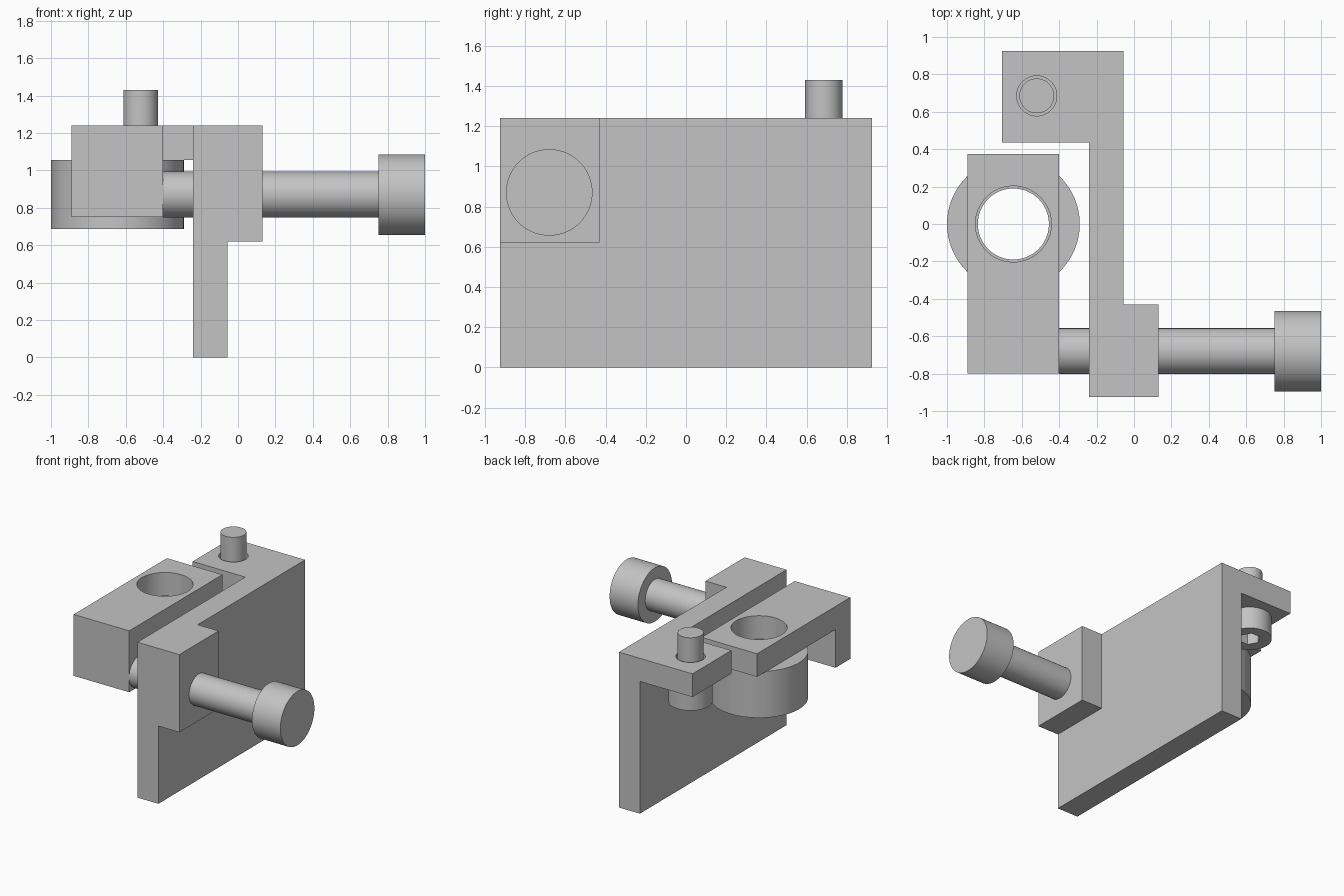
import bpy, bmesh, math
from mathutils import Matrix, Vector

default = bpy.data.objects.get("Cube")
if default:
    bpy.data.objects.remove(default, do_unlink=True)

steel = bpy.data.materials.new("plain_grey_metal")
steel.use_nodes = True
GREY = (0.55, 0.55, 0.55, 1)
steel.diffuse_color = GREY
steel.node_tree.nodes["Principled BSDF"].inputs["Base Color"].default_value = GREY


def finish(name, bm):
    """Turn a bmesh into a named object with the shared material."""
    bmesh.ops.recalc_face_normals(bm, faces=bm.faces)
    mesh = bpy.data.meshes.new(name)
    bm.to_mesh(mesh)
    bm.free()
    mesh.materials.append(steel)
    obj = bpy.data.objects.new(name, mesh)
    bpy.context.collection.objects.link(obj)
    return obj


def prism(name, points, depth):
    """Extrude a closed outline along a vector."""
    bm = bmesh.new()
    face = bm.faces.new([bm.verts.new(p) for p in points])
    new = bmesh.ops.extrude_face_region(bm, geom=[face], use_keep_orig=True)["geom"]
    verts = [v for v in new if isinstance(v, bmesh.types.BMVert)]
    bmesh.ops.translate(bm, verts=verts, vec=depth)
    return finish(name, bm)


def box(name, x, y, z):
    base = [(x[0], y[0], z[0]), (x[1], y[0], z[0]), (x[1], y[1], z[0]), (x[0], y[1], z[0])]
    return prism(name, base, (0, 0, z[1] - z[0]))


def lathe(name, profile, origin, axis="Z", closed=False, steps=64):
    """Spin (radius, height) points about an axis through the origin."""
    bm = bmesh.new()
    verts = [bm.verts.new((r, 0, h)) for r, h in profile]
    edges = [bm.edges.new(pair) for pair in zip(verts, verts[1:])]
    if closed:
        edges.append(bm.edges.new((verts[-1], verts[0])))
    bmesh.ops.spin(bm, geom=verts + edges, cent=(0, 0, 0), axis=(0, 0, 1),
                   angle=math.tau, steps=steps)
    bmesh.ops.remove_doubles(bm, verts=bm.verts, dist=0.0001)
    turn = Matrix.Rotation(math.pi / 2, 4, "Y") if axis == "X" else Matrix.Identity(4)
    bm.transform(Matrix.Translation(Vector(origin)) @ turn)
    return finish(name, bm)


def rod(name, radius, bottom, top, origin, steps=64):
    return lathe(name, [(0, bottom), (radius, bottom), (radius, top), (0, top)],
                 origin, steps=steps)


def combine(target, other, operation):
    """Apply a boolean and remove the helper."""
    mod = target.modifiers.new("combine", "BOOLEAN")
    mod.object, mod.operation, mod.solver = other, operation, "EXACT"
    bpy.context.view_layer.objects.active = target
    bpy.ops.object.modifier_apply(modifier=mod.name)
    bpy.data.objects.remove(other, do_unlink=True)


TOP, UNDER = 1.24, 1.055
LOCK = (-0.52, 0.685, 0)
BORE = (-0.645, 0, 0)

# Bracket: upright plate, thick boss in front, top flange at the back
bracket = box("bracket", (-0.24, -0.055), (-0.925, 0.925), (0, TOP))
combine(bracket, box("boss", (-0.15, 0.13), (-0.925, -0.43), (0.62, TOP)), "UNION")
combine(bracket, box("flange", (-0.705, -0.15), (0.435, 0.925), (UNDER, TOP)), "UNION")
combine(bracket, rod("flange_hole", 0.107, 0.95, 1.35, LOCK), "DIFFERENCE")

# Sliding arm: bent section with a leg at the front and a round bore
outline = [(-0.89, y, z) for y, z in (
    (-0.80, TOP), (-0.80, 0.75), (-0.615, 0.75), (-0.615, UNDER), (0.375, UNDER), (0.375, TOP))]
arm = prism("arm", outline, (0.49, 0, 0))
combine(arm, rod("arm_hole", 0.203, 0.95, 1.35, BORE), "DIFFERENCE")

# Bushing ring under the arm
ring = lathe("bushing_ring", [(0.19, 0.685), (0.355, 0.685), (0.355, UNDER), (0.19, UNDER)],
             BORE, closed=True)

# Long adjusting screw running along x
adjuster = lathe("adjusting_screw", [(0, -0.40), (0.123, -0.40), (0.123, 0.75),
                                     (0.215, 0.75), (0.215, 1.0), (0, 1.0)],
                 (0, -0.68, 0.87), axis="X")

# Upright locking screw with a hexagon socket underneath
locker = lathe("locking_screw", [(0, 0.88), (0.16, 0.88), (0.16, UNDER),
                                 (0.093, UNDER), (0.093, 1.43), (0, 1.43)], LOCK)
combine(locker, rod("hex_socket", 0.08, 0.8, 0.98, LOCK, steps=6), "DIFFERENCE")

# Smooth the round walls, keep every edge sharp
bpy.ops.object.select_all(action="DESELECT")
for obj in (bracket, arm, ring, adjuster, locker):
    obj.select_set(True)
bpy.context.view_layer.objects.active = bracket
bpy.ops.object.shade_smooth_by_angle(angle=math.radians(30))
